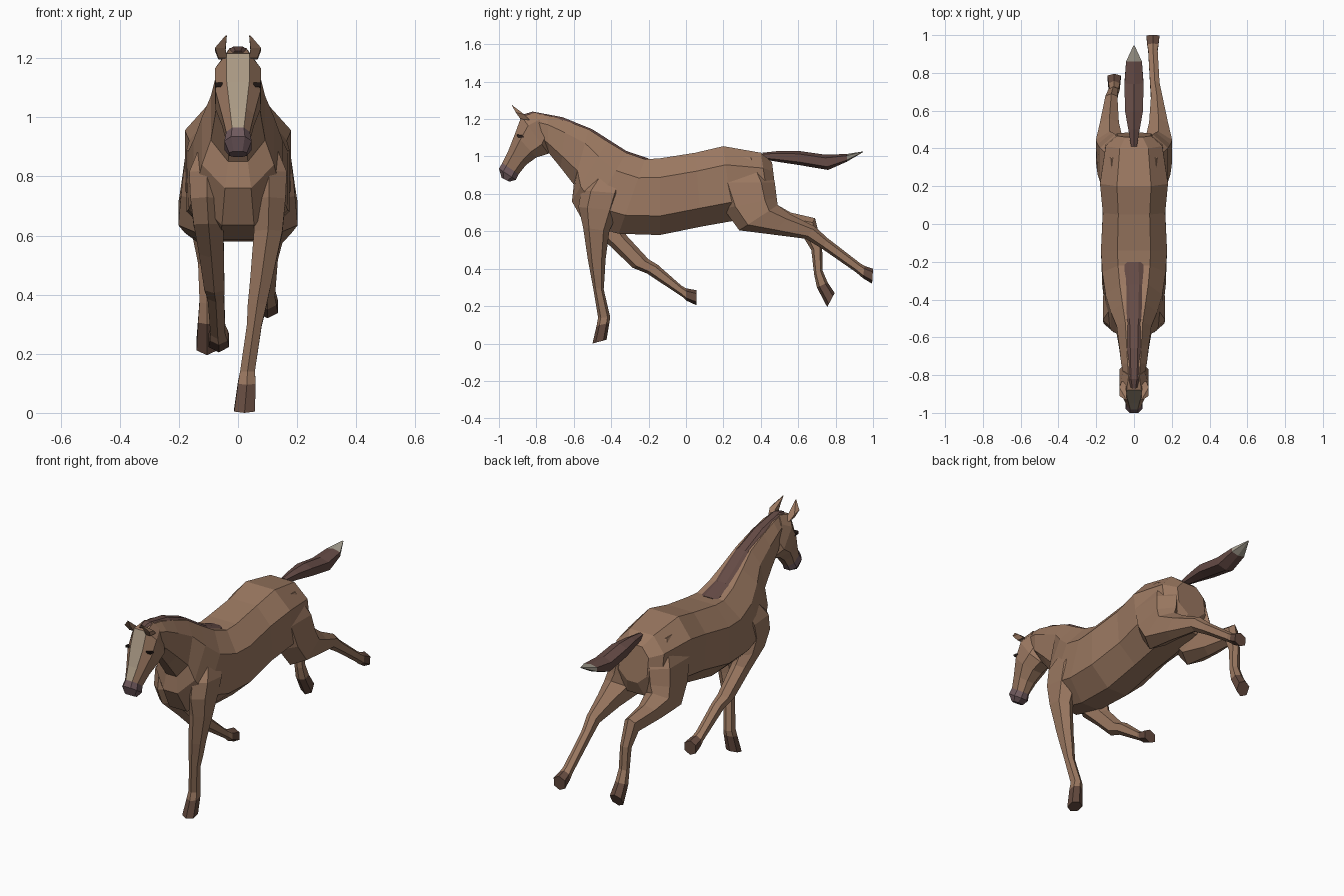
import bpy, bmesh, math
from mathutils import Vector


def material(name, rgb):
    m = bpy.data.materials.new(name)
    m.diffuse_color = (*rgb, 1)
    return m


COAT = material("coat", (0.33, 0.19, 0.12))
DARK = material("mane_hair", (0.13, 0.07, 0.06))
HOOF = material("hoof", (0.13, 0.07, 0.05))
BLAZE = material("blaze", (0.40, 0.32, 0.23))
MUZZLE = material("muzzle", (0.16, 0.10, 0.11))
TIP = material("tail_tip", (0.36, 0.33, 0.27))
EYE = material("eye", (0.02, 0.012, 0.01))


def loft(name, rings, n=8, power=0.8, mats=(COAT,), pick=lambda i, k: 0, under=1.0):
    """Skin rings of (x, y1, z1, y2, z2, half_width): each spans two points of a side outline."""
    bm = bmesh.new()
    angles = [math.pi * (2 * k + 1) / n for k in range(n)]
    shape = lambda v: math.copysign(abs(v) ** power, v)
    cs = [(shape(math.cos(a)), shape(math.sin(a))) for a in angles]
    mx, my = max(c for c, s in cs), max(s for c, s in cs)
    # the lowest points can be drawn in to round the underside
    cs = [(c / mx * (under if s / my < -0.99 else 1), s / my) for c, s in cs]
    rows = []
    for x, y1, z1, y2, z2, w in rings:
        a, b = Vector((x, y1, z1)), Vector((x, y2, z2))
        rows.append([bm.verts.new((a + b) / 2 + (a - b) / 2 * s + Vector((w * c, 0, 0)))
                     for c, s in cs])
    for i in range(len(rows) - 1):
        for k in range(n):
            j = (k + 1) % n
            f = bm.faces.new((rows[i][k], rows[i][j], rows[i + 1][j], rows[i + 1][k]))
            f.material_index = pick(i, k)
    for row, i in ((rows[0], 0), (rows[-1], len(rows) - 2)):
        bm.faces.new(row).material_index = pick(i, -1)
    bmesh.ops.recalc_face_normals(bm, faces=bm.faces)
    me = bpy.data.meshes.new(name)
    bm.to_mesh(me)
    bm.free()
    for m in mats:
        me.materials.append(m)
    ob = bpy.data.objects.new(name, me)
    bpy.context.collection.objects.link(ob)
    return ob


def centred(rings):
    return [(0, *r) for r in rings]


def leg(name, rings):
    last = len(rings) - 2
    loft(name, rings, 6, 0.85, (COAT, HOOF), lambda i, k: int(i == last))


# Trunk and neck: back point, belly point, half width, from rump to poll
loft("body", centred([
    (0.46, 0.97, 0.485, 0.77, 0.09),
    (0.40, 1.02, 0.45, 0.69, 0.15),
    (0.20, 1.055, 0.25, 0.655, 0.18),
    (0.05, 1.02, 0.08, 0.625, 0.165),
    (-0.14, 0.99, -0.14, 0.58, 0.175),
    (-0.22, 0.985, -0.36, 0.587, 0.168),
    (-0.32, 1.02, -0.54, 0.635, 0.15),
    (-0.42, 1.08, -0.61, 0.76, 0.122),
    (-0.52, 1.145, -0.60, 0.85, 0.092),
    (-0.64, 1.19, -0.67, 0.94, 0.078),
    (-0.74, 1.22, -0.735, 1.02, 0.068),
    (-0.82, 1.23, -0.75, 1.05, 0.055),
]), power=0.78, under=0.72)

# Mane strip along the crest
loft("mane", centred([
    (-0.20, 0.989, -0.21, 0.96, 0.05),
    (-0.32, 1.03, -0.35, 0.98, 0.052),
    (-0.50, 1.145, -0.53, 1.08, 0.047),
    (-0.66, 1.21, -0.67, 1.15, 0.04),
    (-0.82, 1.24, -0.81, 1.19, 0.032),
    (-0.87, 1.225, -0.85, 1.20, 0.018),
]), n=8, mats=(DARK,))


# Head with pale blaze and dark muzzle
def head_colour(i, k):
    if i >= 4:
        return 2
    return int(k == 1 and i >= 1)


loft("head", centred([
    (-0.80, 1.235, -0.73, 1.08, 0.055),
    (-0.88, 1.215, -0.735, 1.015, 0.078),
    (-0.915, 1.12, -0.80, 0.995, 0.076),
    (-0.95, 1.03, -0.855, 0.955, 0.055),
    (-0.982, 0.965, -0.895, 0.905, 0.04),
    (-1.0, 0.935, -0.91, 0.875, 0.046),
    (-0.985, 0.885, -0.945, 0.865, 0.03),
]), power=0.78, mats=(COAT, BLAZE, MUZZLE), pick=head_colour, under=0.8)

# Ears and eyes, mirrored
for side, s in (("left", -1), ("right", 1)):
    loft(side + "_ear", [
        (s * 0.052, -0.885, 1.20, -0.835, 1.195, 0.014),
        (s * 0.060, -0.91, 1.235, -0.865, 1.225, 0.018),
        (s * 0.040, -0.933, 1.277, -0.928, 1.272, 0.002),
    ], n=4)
    loft(side + "_eye", [
        (s * 0.064, -0.905, 1.118, -0.865, 1.112, 0.012),
        (s * 0.066, -0.900, 1.103, -0.868, 1.10, 0.012),
    ], n=4, mats=(EYE,))

# Tail with pale tip
loft("tail", centred([
    (0.41, 1.02, 0.41, 0.985, 0.015),
    (0.50, 1.03, 0.50, 0.97, 0.03),
    (0.60, 1.03, 0.60, 0.955, 0.048),
    (0.74, 1.01, 0.76, 0.928, 0.05),
    (0.86, 1.013, 0.86, 0.972, 0.042),
    (0.945, 1.027, 0.945, 1.022, 0.003),
]), n=6, mats=(DARK, TIP), pick=lambda i, k: int(i == 4))


# Shoulder shared by both front legs
def shoulder(s):
    return [
        (s * 0.07, -0.46, 0.95, -0.30, 0.94, 0.04),
        (s * 0.105, -0.56, 0.82, -0.33, 0.80, 0.06),
        (s * 0.105, -0.575, 0.73, -0.36, 0.71, 0.056),
    ]


# Planted front leg
leg("right_front_leg", shoulder(1) + [
    (0.102, -0.55, 0.62, -0.41, 0.60, 0.048),
    (0.078, -0.525, 0.45, -0.43, 0.45, 0.037),
    (0.065, -0.51, 0.37, -0.435, 0.36, 0.032),
    (0.055, -0.497, 0.30, -0.44, 0.29, 0.025),
    (0.032, -0.47, 0.14, -0.405, 0.14, 0.025),
    (0.03, -0.478, 0.095, -0.41, 0.11, 0.03),
    (0.022, -0.50, 0.0, -0.425, 0.02, 0.035),
])

# Folded front leg
leg("left_front_leg", shoulder(-1) + [
    (-0.10, -0.54, 0.64, -0.34, 0.63, 0.05),
    (-0.09, -0.41, 0.525, -0.32, 0.58, 0.042),
    (-0.08, -0.285, 0.405, -0.20, 0.45, 0.034),
    (-0.075, -0.21, 0.375, -0.15, 0.42, 0.028),
    (-0.068, -0.02, 0.25, -0.025, 0.31, 0.025),
    (-0.065, 0.0, 0.23, 0.0, 0.295, 0.03),
    (-0.065, 0.055, 0.205, 0.055, 0.285, 0.035),
])


# Thigh shared by both hind legs
def thigh(s):
    return [
        (s * 0.075, 0.19, 1.01, 0.39, 0.99, 0.045),
        (s * 0.10, 0.15, 0.86, 0.475, 0.86, 0.08),
        (s * 0.115, 0.20, 0.72, 0.485, 0.78, 0.078),
        (s * 0.13, 0.285, 0.605, 0.49, 0.74, 0.072),
    ]


# Extended hind leg
leg("right_hind_leg", thigh(1) + [
    (0.13, 0.46, 0.583, 0.56, 0.69, 0.05),
    (0.12, 0.64, 0.56, 0.69, 0.625, 0.03),
    (0.11, 0.73, 0.505, 0.755, 0.565, 0.025),
    (0.10, 0.91, 0.38, 0.93, 0.43, 0.025),
    (0.10, 0.945, 0.35, 0.955, 0.415, 0.03),
    (0.10, 0.995, 0.32, 1.0, 0.40, 0.035),
])

# Bent hind leg
leg("left_hind_leg", thigh(-1) + [
    (-0.13, 0.46, 0.583, 0.56, 0.70, 0.05),
    (-0.12, 0.63, 0.565, 0.69, 0.67, 0.032),
    (-0.11, 0.67, 0.50, 0.728, 0.52, 0.025),
    (-0.105, 0.685, 0.37, 0.73, 0.39, 0.025),
    (-0.105, 0.70, 0.30, 0.758, 0.325, 0.03),
    (-0.105, 0.755, 0.195, 0.795, 0.27, 0.035),
])
